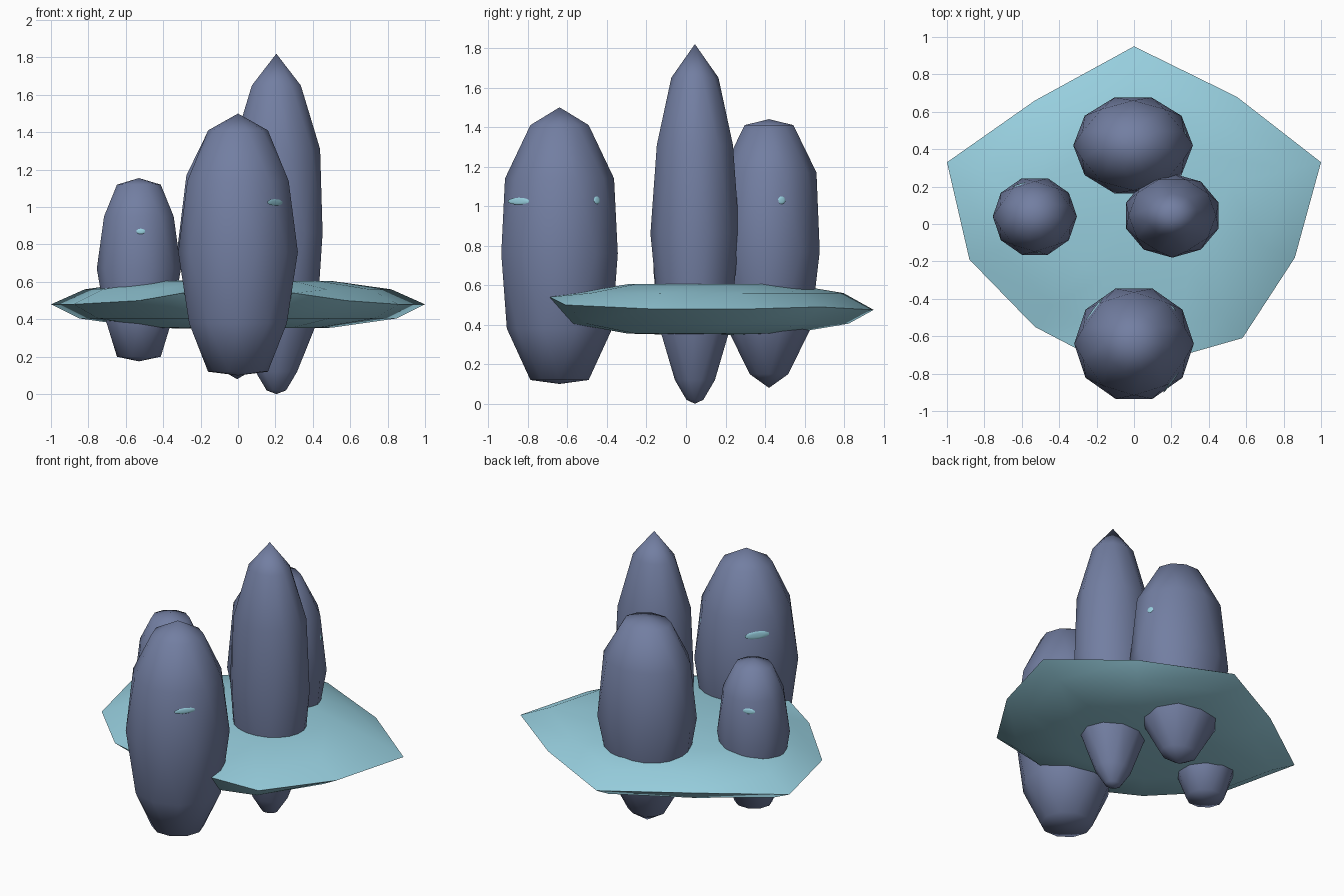
import bpy
import bmesh
import math
from mathutils import Vector

if "Cube" in bpy.data.objects:
    bpy.data.objects.remove(bpy.data.objects["Cube"], do_unlink=True)


def make_material(name, color):
    mat = bpy.data.materials.new(name)
    mat.use_nodes = True
    mat.diffuse_color = color
    mat.node_tree.nodes["Principled BSDF"].inputs["Base Color"].default_value = color
    return mat


slate = make_material("slate blue", (0.17, 0.21, 0.36, 1))
ice = make_material("pale ice blue", (0.31, 0.62, 0.73, 1))


def finish(bm, name, mat):
    bmesh.ops.recalc_face_normals(bm, faces=bm.faces)
    mesh = bpy.data.meshes.new(name)
    bm.to_mesh(mesh)
    bm.free()
    mesh.materials.append(mat)
    obj = bpy.data.objects.new(name, mesh)
    bpy.context.collection.objects.link(obj)
    bpy.ops.object.select_all(action="DESELECT")
    bpy.context.view_layer.objects.active = obj
    obj.select_set(True)
    bpy.ops.object.shade_smooth_by_angle(angle=math.radians(60))
    return obj


def skin(name, mat, bottom, rings, top):
    """Join equal rings of points with triangles and close both ends at a point."""
    bm = bmesh.new()
    loops = [[bm.verts.new(p) for p in ring] for ring in rings]
    low, high = bm.verts.new(bottom), bm.verts.new(top)
    count = len(loops[0])
    for i in range(count):
        j = (i + 1) % count
        bm.faces.new((low, loops[0][j], loops[0][i]))
        bm.faces.new((high, loops[-1][i], loops[-1][j]))
        for a, b in zip(loops, loops[1:]):
            bm.faces.new((a[i], a[j], b[i]))
            bm.faces.new((a[j], b[j], b[i]))
    return finish(bm, name, mat)


def boulder(name, center, radii, base, tip, profile, sides=10):
    """Upright faceted stone; profile holds (height, width fraction) pairs."""
    cx, cy = center
    rings = []
    for k, (z, width) in enumerate(profile):
        ring = []
        for i in range(sides):
            angle = math.tau * (i + k / 2) / sides
            ring.append((cx + radii[0] * width * math.cos(angle),
                         cy + radii[1] * width * math.sin(angle), z))
        rings.append(ring)
    return skin(name, slate, (cx, cy, base), rings, (cx, cy, tip))


# Four standing stones
front_stone = boulder("front_stone", (0, -0.64), (0.32, 0.31), 0.1, 1.5,
                      [(0.12, 0.5), (0.38, 0.86), (0.76, 1), (1.14, 0.89), (1.41, 0.5)])
tall_stone = boulder("tall_stone", (0.205, 0.045), (0.26, 0.225), 0, 1.82,
                     [(0.02, 0.2), (0.12, 0.45), (0.38, 0.83), (0.86, 1),
                      (1.31, 0.9), (1.65, 0.53)])
back_stone = boulder("back_stone", (-0.005, 0.42), (0.32, 0.27), 0.08, 1.44,
                     [(0.15, 0.38), (0.38, 0.78), (0.77, 1), (1.17, 0.89), (1.41, 0.48)])
side_stone = boulder("side_stone", (-0.53, 0.04), (0.225, 0.215), 0.175, 1.155,
                     [(0.2, 0.52), (0.39, 0.82), (0.67, 1), (0.95, 0.87), (1.12, 0.52)])

# Lens-shaped ice floe with a pointed, many-cornered rim
outline = [(0, 0.95, 0.475), (0.55, 0.68, 0.49), (1, 0.33, 0.48), (0.86, -0.18, 0.48),
           (0.58, -0.61, 0.5), (0.3, -0.69, 0.54), (-0.3, -0.67, 0.54),
           (-0.53, -0.55, 0.5), (-0.88, -0.19, 0.48), (-1, 0.33, 0.48), (-0.53, 0.66, 0.49)]
hub = 0.1


def floe_ring(scale, z):
    return [(x * scale, hub + (y - hub) * scale, z) for x, y, rim in outline]


skin("ice_floe", ice, (0, hub, 0.345),
     [floe_ring(0.5, 0.355), floe_ring(0.85, 0.405), outline,
      floe_ring(0.82, 0.56), floe_ring(0.5, 0.605)], (0, hub, 0.61))


def flake(name, stone, center, target, z, length, height):
    """Thin ice plate lying on the stone's skin."""
    axis = Vector((*center, z))
    outward = (Vector((*target, z)) - axis).normalized()
    hit, point, normal, _ = stone.ray_cast(axis + outward, -outward)
    if not hit:
        return
    bm = bmesh.new()
    bmesh.ops.create_icosphere(bm, subdivisions=2, radius=1)
    bmesh.ops.scale(bm, vec=(length, height, 0.004), verts=bm.verts)
    plate = finish(bm, name, ice)
    side = Vector((0, 0, 1)).cross(normal).normalized()
    up = normal.cross(side)
    for row in range(3):
        for col, vector in enumerate((side, up, normal)):
            plate.data.transform
    for v in plate.data.vertices:
        v.co = point + side * v.co.x + up * v.co.y + normal * v.co.z


bpy.context.view_layer.update()
front, side_axis = (0, -0.64), (-0.53, 0.04)
flake("front_stone_flake", front_stone, front, (0.21, -0.86), 1.025, 0.07, 0.018)
flake("front_stone_small_flake", front_stone, front, (0.2, -0.46), 1.03, 0.02, 0.02)
flake("front_stone_rear_flake", front_stone, front, (-0.18, -0.48), 1.04, 0.08, 0.025)
flake("back_stone_flake", back_stone, (0, 0.42), (0.3, 0.49), 1.03, 0.02, 0.02)
flake("side_stone_flake", side_stone, side_axis, (-0.52, -0.15), 0.87, 0.025, 0.015)
flake("side_stone_rear_flake", side_stone, side_axis, (-0.62, 0.22), 0.89, 0.04, 0.018)
